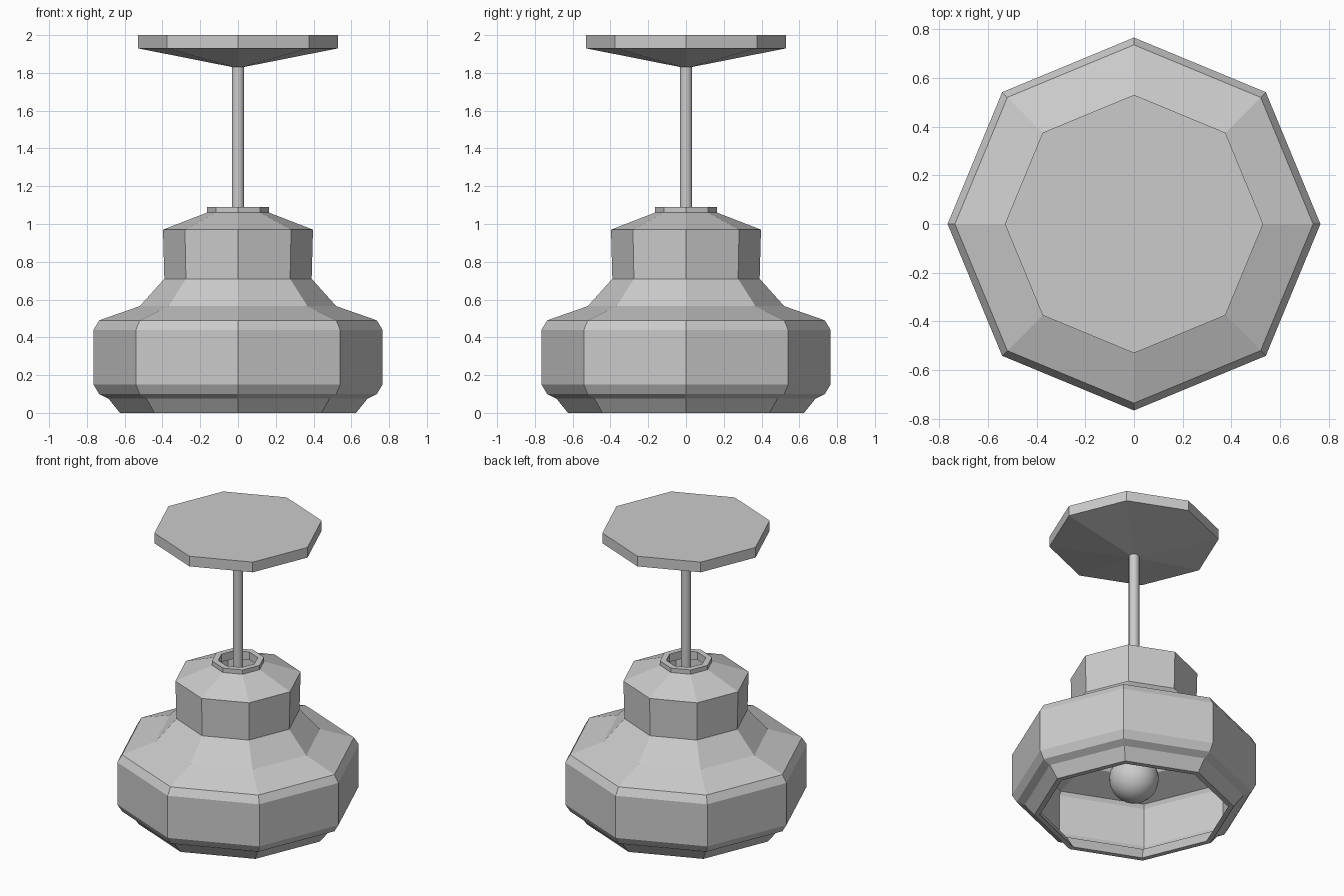
import bpy, bmesh
from math import cos, sin, tau

if "Cube" in bpy.data.objects:
    bpy.data.objects.remove(bpy.data.objects["Cube"])


def lathe(name, profile, sides, closed=False, smooth=False):
    """Spin (radius, z) points about z; radius 0 becomes a pole."""
    bm = bmesh.new()
    rings = []
    for r, z in profile:
        if r == 0:
            rings.append([bm.verts.new((0, 0, z))] * sides)
        else:
            rings.append([bm.verts.new((r * cos(tau * i / sides), r * sin(tau * i / sides), z))
                          for i in range(sides)])
    pairs = list(zip(rings, rings[1:]))
    if closed:
        pairs.append((rings[-1], rings[0]))
    for a, b in pairs:
        for i in range(sides):
            j = (i + 1) % sides
            bm.faces.new(list(dict.fromkeys([a[i], a[j], b[j], b[i]])))
    bmesh.ops.recalc_face_normals(bm, faces=bm.faces)
    for f in bm.faces:
        f.smooth = smooth
    mesh = bpy.data.meshes.new(name)
    bm.to_mesh(mesh)
    bm.free()
    obj = bpy.data.objects.new(name, mesh)
    bpy.context.collection.objects.link(obj)
    return obj


# Octagonal shade: outer wall upward, then inner wall back down
outer = [(0.625, 0), (0.685, 0.075), (0.735, 0.10), (0.765, 0.15), (0.765, 0.44),
         (0.735, 0.49), (0.52, 0.565), (0.39, 0.71), (0.397, 0.97), (0.165, 1.06), (0.165, 1.09)]
inner = [(0.125, 1.09), (0.125, 1.035), (0.357, 0.94), (0.35, 0.70), (0.495, 0.53),
         (0.71, 0.455), (0.725, 0.43), (0.725, 0.16), (0.71, 0.13), (0.655, 0.10), (0.59, 0)]
lathe("lamp_shade", outer + inner, 8, closed=True)

# Ceiling plate: octagonal slab with a shallow point beneath
lathe("ceiling_plate", [(0, 1.825), (0.53, 1.93), (0.53, 2.0), (0, 2.0)], 8)

# Hanging rod running down to the bulb
rod = lathe("hanging_rod", [(0, 0.33), (0.033, 0.33), (0.033, 1.86), (0, 1.86)], 16, smooth=True)

# Round bulb
bpy.ops.mesh.primitive_uv_sphere_add(segments=24, ring_count=12, radius=0.155, location=(0, 0, 0.23))
bulb = bpy.context.object
bulb.name = "bulb"

# Smooth the round parts, keeping rod ends sharp
for obj in (rod, bulb):
    bpy.ops.object.select_all(action='DESELECT')
    obj.select_set(True)
    bpy.context.view_layer.objects.active = obj
    bpy.ops.object.shade_smooth_by_angle()
